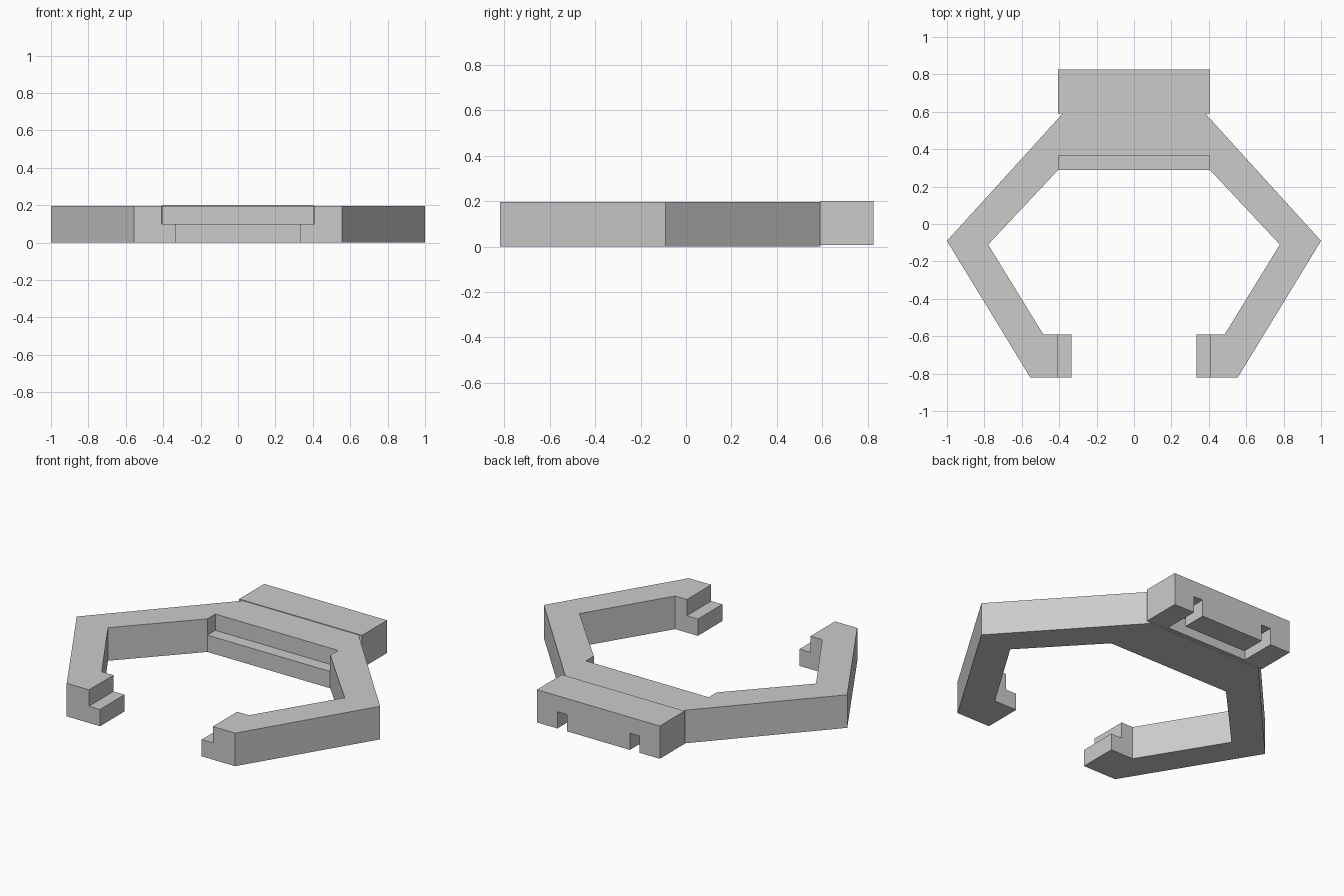
import bpy
import bmesh

if "Cube" in bpy.data.objects:
    bpy.data.objects.remove(bpy.data.objects["Cube"], do_unlink=True)

# Single plain grey finish
grey = bpy.data.materials.new("light_grey")
grey.use_nodes = True
colour = (0.6, 0.6, 0.6, 1)
grey.diffuse_color = colour
grey.node_tree.nodes["Principled BSDF"].inputs["Base Color"].default_value = colour


def prism(name, outline, bottom, top):
    """Extrude a plan outline between two heights."""
    bm = bmesh.new()
    face = bm.faces.new([bm.verts.new((x, y, bottom)) for x, y in outline])
    lifted = bmesh.ops.extrude_face_region(bm, geom=[face])["geom"]
    verts = [v for v in lifted if isinstance(v, bmesh.types.BMVert)]
    bmesh.ops.translate(bm, verts=verts, vec=(0, 0, top - bottom))
    bmesh.ops.recalc_face_normals(bm, faces=bm.faces)
    mesh = bpy.data.meshes.new(name)
    bm.to_mesh(mesh)
    bm.free()
    mesh.materials.append(grey)
    obj = bpy.data.objects.new(name, mesh)
    bpy.context.collection.objects.link(obj)
    return obj


def mirrored(half):
    """Close a right-hand chain of points with its mirror image."""
    return half + [(-x, y) for x, y in reversed(half)]


def rectangle(x0, x1, y0, y1):
    return [(x0, y0), (x1, y0), (x1, y1), (x0, y1)]


def cut(target, cutter):
    """Subtract the cutter and discard it."""
    cutter.hide_render = True
    mod = target.modifiers.new("cut", "BOOLEAN")
    mod.operation = "DIFFERENCE"
    mod.solver = "EXACT"
    mod.object = cutter
    bpy.context.view_layer.objects.active = target
    bpy.ops.object.modifier_apply(modifier=mod.name)
    bpy.data.objects.remove(cutter, do_unlink=True)


# Open clamp frame: back bar, angled arms and hooked tips
frame = prism("clamp_frame", mirrored([
    (0.405, 0.29), (0.78, -0.11), (0.485, -0.59), (0.335, -0.59),
    (0.335, -0.82), (0.555, -0.82), (1.0, -0.09), (0.38, 0.592)]), 0, 0.197)

# Half-height ledges on the back bar and on both tips
cut(frame, prism("bar_step", rectangle(-0.405, 0.405, 0.2, 0.365), 0.1, 0.3))
for side in (-1, 1):
    xs = sorted((side * 0.3, side * 0.408))
    cut(frame, prism("tip_step", rectangle(*xs, -0.9, -0.5), 0.1, 0.3))

# Rear mounting block with a U-shaped channel opening below and behind
block = prism("mounting_block", rectangle(-0.405, 0.405, 0.59, 0.825), 0.006, 0.201)
channel = mirrored([(0.208, 0.68), (0.208, 0.9), (0.27, 0.9), (0.27, 0.61)])
cut(block, prism("channel", channel, -0.1, 0.106))
